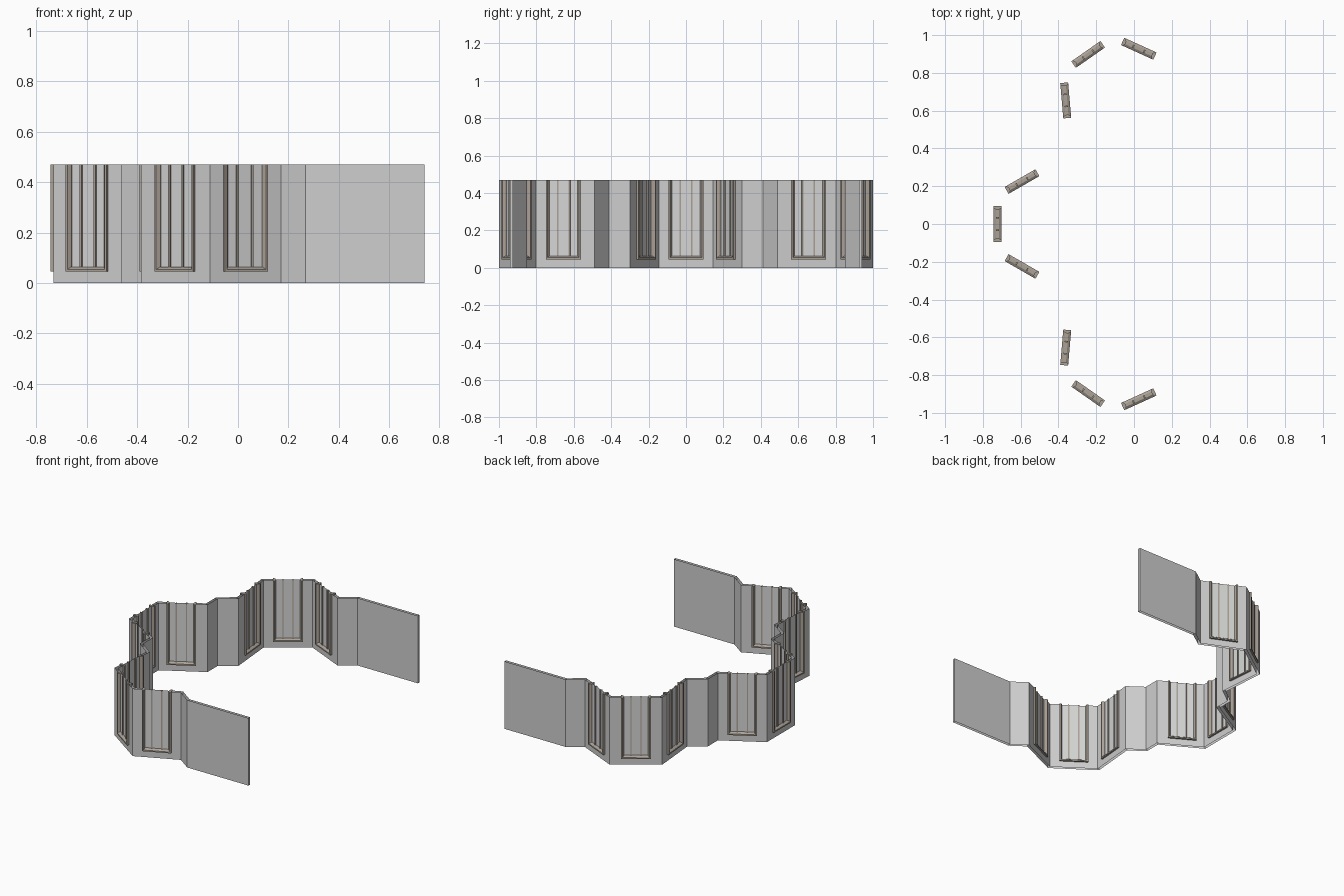
import bpy
from mathutils import Vector

if "Cube" in bpy.data.objects:
    bpy.data.objects.remove(bpy.data.objects["Cube"])

TOP = 0.47        # wall height
T = 0.018         # wall thickness
HALF, SILL = 0.094, 0.045   # window half width and bottom


def material(name, rgb):
    m = bpy.data.materials.new(name)
    m.diffuse_color = (*rgb, 1)
    m.use_nodes = True
    m.node_tree.nodes["Principled BSDF"].inputs["Base Color"].default_value = m.diffuse_color
    return m


wall_mat = material("wall grey", (0.62, 0.62, 0.62))
frame_mat = material("frame taupe", (0.41, 0.36, 0.31))
glass_mat = material("pane pale grey", (0.66, 0.67, 0.66))


def build(name, verts, faces, mat):
    me = bpy.data.meshes.new(name)
    me.from_pydata([tuple(v) for v in verts], [], faces)
    me.materials.append(mat)
    ob = bpy.data.objects.new(name, me)
    bpy.context.collection.objects.link(ob)
    return ob


# outer plan of one half, mirrored to give the full path
half = [(0.74, 0.942), (0.268, 0.942), (0.17, 0.872), (-0.112, 1.0), (-0.384, 0.81),
        (-0.357, 0.497), (-0.463, 0.42), (-0.463, 0.31), (-0.732, 0.155)]
path = [Vector((x, -y)) for x, y in half] + [Vector(p) for p in reversed(half)]
N = len(path)
WINDOWS = {2, 3, 4, 7, 8, 9, 12, 13, 14}    # wall segments holding a window


def left(i):
    d = (path[i + 1] - path[i]).normalized()
    return Vector((-d.y, d.x))


# mitred inner plan
inner = []
for i, p in enumerate(path):
    a, b = left(max(i - 1, 0)), left(min(i, N - 2))
    m = (a + b).normalized()
    inner.append(p - m * T / m.dot(a))

# wall skins, open along top and bottom, with window openings
verts, faces = [], []


def quad(p, q, z0, z1, flip):
    k = len(verts)
    verts.extend([(*p, z0), (*q, z0), (*q, z1), (*p, z1)])
    f = [k, k + 1, k + 2, k + 3]
    faces.append(f if flip else f[::-1])


for line, flip in ((path, False), (inner, True)):
    for i in range(N - 1):
        p, q = line[i], line[i + 1]
        if i not in WINDOWS:
            quad(p, q, 0, TOP, flip)
            continue
        d = (q - p).normalized()
        c = (path[i] + path[i + 1]) / 2
        mid = p + d * (c - p).dot(d)
        a, b = mid - d * (HALF - 0.009), mid + d * (HALF - 0.009)
        z = SILL + 0.009
        quad(p, a, 0, TOP, flip)
        quad(b, q, 0, TOP, flip)
        quad(a, b, 0, z, flip)
quad(path[0], inner[0], 0, TOP, True)
quad(path[-1], inner[-1], 0, TOP, False)
build("bay_wall", verts, faces, wall_mat)

# frame section: (inset from outer edge, depth)
section = [(0, -.021), (0, .021), (.009, .021), (.018, .008), (.018, -.008), (.009, -.021)]
S = len(section)

for n, i in enumerate(sorted(WINDOWS)):
    d = (path[i + 1] - path[i]).normalized()
    nrm = left(i)
    c = (path[i] + path[i + 1]) / 2 - nrm * T / 2

    def at(u, w, z):
        p = c + d * u + nrm * w
        return (p.x, p.y, z)

    # U-shaped frame, open at the top
    v = []
    for side in range(4):
        for w, dep in section:
            u = (-HALF + w) if side < 2 else (HALF - w)
            v.append(at(u, dep, TOP if side in (0, 3) else SILL + w))
    f = [[s * S + k, s * S + (k + 1) % S, (s + 1) * S + (k + 1) % S, (s + 1) * S + k]
         for s in range(3) for k in range(S)]
    f += [list(range(S))[::-1], list(range(3 * S, 4 * S))]

    # two mullions
    for u in (-0.032, 0.032):
        k = len(v)
        for z in (SILL + 0.01, TOP):
            v += [at(u + a, b, z) for a, b in
                  ((-.004, -.008), (.004, -.008), (.004, .008), (-.004, .008))]
        f += [[k + j, k + (j + 1) % 4, k + 4 + (j + 1) % 4, k + 4 + j] for j in range(4)]
        f.append([k + 4, k + 5, k + 6, k + 7])
    ob = build(f"window_frame_{n + 1}", v, f, frame_mat)

    # make frame normals consistent
    import bmesh
    bm = bmesh.new()
    bm.from_mesh(ob.data)
    bmesh.ops.recalc_face_normals(bm, faces=bm.faces)
    bm.to_mesh(ob.data)
    bm.free()

    # pane, one face for each side
    e, z = HALF - 0.012, SILL + 0.012
    pv = [at(s * e, w, h) for w in (0.001, -0.001)
          for s, h in ((-1, z), (1, z), (1, TOP), (-1, TOP))]
    build(f"window_pane_{n + 1}", pv, [[3, 2, 1, 0], [4, 5, 6, 7]], glass_mat)
